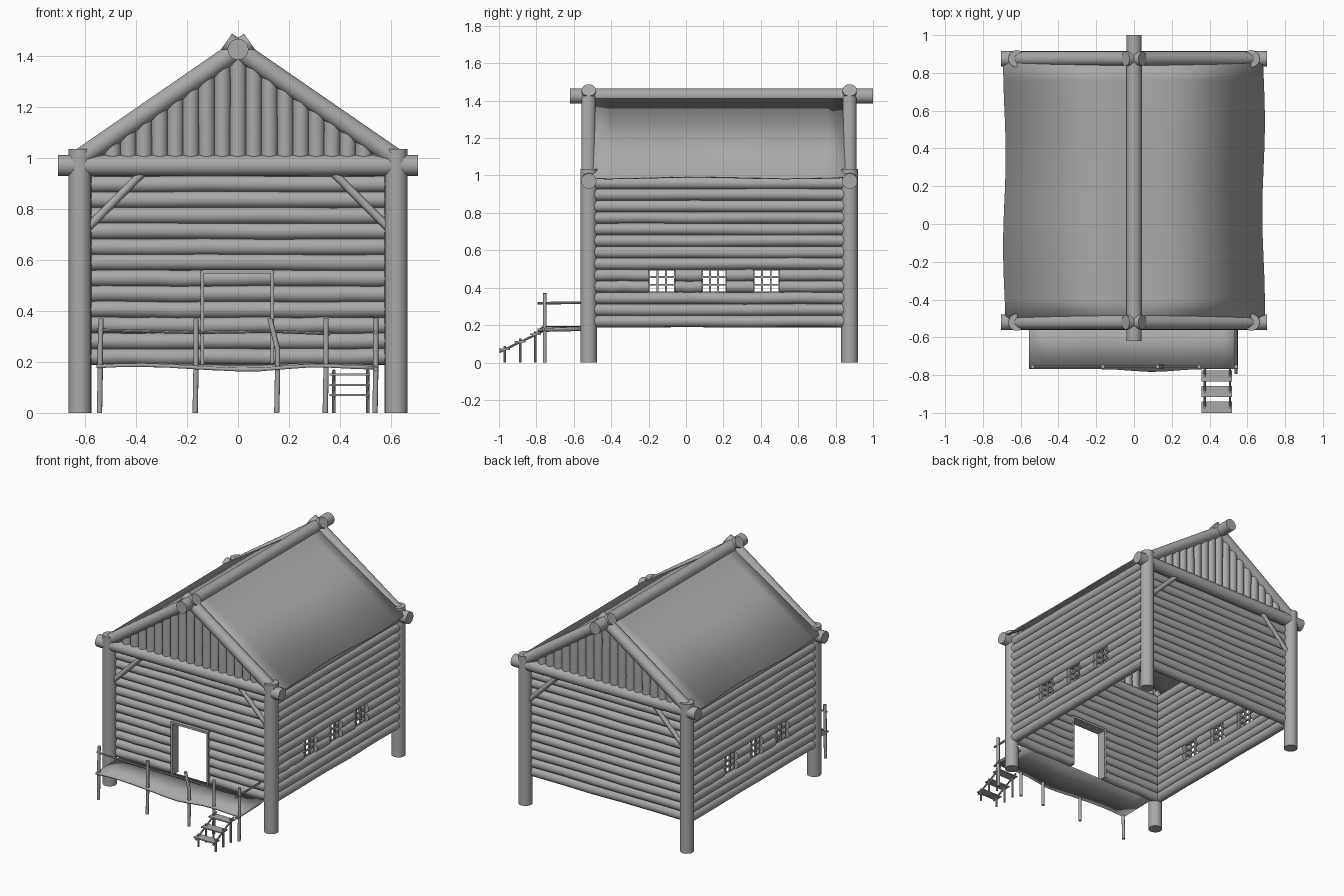
import bpy, bmesh, math, random
from mathutils import Vector

random.seed(4)
cube = bpy.data.objects.get("Cube")
if cube:
    bpy.data.objects.remove(cube)

wood = bpy.data.materials.new("weathered_grey_wood")
wood.use_nodes = True
GREY = (0.4, 0.4, 0.4, 1)
wood.diffuse_color = GREY
wood.node_tree.nodes["Principled BSDF"].inputs["Base Color"].default_value = GREY
made = []


def finish(bm, name):
    bmesh.ops.recalc_face_normals(bm, faces=bm.faces)
    mesh = bpy.data.meshes.new(name)
    bm.to_mesh(mesh)
    bm.free()
    mesh.materials.append(wood)
    ob = bpy.data.objects.new(name, mesh)
    bpy.context.collection.objects.link(ob)
    made.append(ob)
    return ob


def add_log(bm, points, r, sides=16):
    """Round timber swept through a nearly straight path."""
    pts = [Vector(p) for p in points]
    axis = (pts[-1] - pts[0]).normalized()
    u = axis.orthogonal().normalized()
    v = axis.cross(u)
    rings = []
    for p in pts:
        rings.append([bm.verts.new(p + r * (math.cos(a) * u + math.sin(a) * v))
                      for a in (math.tau * i / sides for i in range(sides))])
    for a, b in zip(rings, rings[1:]):
        for i in range(sides):
            j = (i + 1) % sides
            bm.faces.new((a[i], a[j], b[j], b[i]))
    bm.faces.new(rings[0])
    bm.faces.new(rings[-1])


def add_rough_log(bm, start, end, r, wobble=0.0025, cuts=5):
    a, b = Vector(start), Vector(end)
    pts = []
    for i in range(cuts + 1):
        shift = Vector([random.uniform(-wobble, wobble) for _ in range(3)])
        pts.append(a.lerp(b, i / cuts) + (shift if 0 < i < cuts else Vector()))
    add_log(bm, pts, r)


def add_box(bm, lo, hi):
    verts = bmesh.ops.create_cube(bm, size=1)["verts"]
    for vert in verts:
        for k in range(3):
            vert.co[k] = lo[k] if vert.co[k] < 0 else hi[k]


def log(name, points, r, sides=16):
    bm = bmesh.new()
    add_log(bm, points, r, sides)
    return finish(bm, name)


FRONT, BACK, SIDE = -0.52, 0.875, 0.62
BASE, PITCH, ROWS = 0.19, 0.0615, 13
ENDS = (("front", FRONT, 1), ("back", BACK, -1))
SIDES = (("left", 1), ("right", -1))

# Main timber frame
for end, y, inward in ENDS:
    log(f"{end}_tie_beam", [(-0.705, y, 0.97), (0.705, y, 0.97)], 0.041, 24)
    for side, s in SIDES:
        log(f"{end}_{side}_post", [(s * SIDE, y, 0), (s * SIDE, y, 1.035)], 0.045, 24)
        log(f"{end}_{side}_rafter",
            [(s * 0.645, y, 0.98), (-s * 0.045, y, 1.456)], 0.038, 24)
        log(f"{end}_{side}_brace",
            [(s * 0.59, y, 0.725), (s * 0.36, y, 0.955)], 0.016, 12)
log("ridge_beam", [(0, -0.62, 1.425), (0, 1.0, 1.425)], 0.041, 24)


# Log walls, split around their openings
def wall(name, along_x, offset, lo, hi, openings, rows):
    bm = bmesh.new()
    for row in range(ROWS):
        z = BASE + PITCH * (row + 0.5)
        spans, start = [], lo
        if row in rows:
            for a, b in openings:
                spans.append((start, a))
                start = b
        spans.append((start, hi))
        for a, b in spans:
            if along_x:
                add_rough_log(bm, (a, offset, z), (b, offset, z), 0.033)
            else:
                add_rough_log(bm, (offset, a, z), (offset, b, z), 0.033)
    finish(bm, name)


DOOR = (-0.14, 0.135)
WINDOWS = [(-0.20, -0.06), (0.085, 0.215), (0.36, 0.50)]
wall("front_log_wall", True, FRONT + 0.03, -SIDE, SIDE, [DOOR], range(6))
wall("back_log_wall", True, BACK - 0.03, -SIDE, SIDE, [], [])
for side, s in SIDES:
    wall(f"{side}_log_wall", False, s * SIDE, FRONT, BACK, WINDOWS, (3, 4))

# Door frame
bm = bmesh.new()
top = BASE + 6 * PITCH
for x in DOOR:
    add_box(bm, (x - 0.007, -0.53, BASE), (x + 0.007, -0.46, top))
add_box(bm, (DOOR[0], -0.53, top - 0.012), (DOOR[1], -0.46, top + 0.003))
finish(bm, "door_frame")

# Window lattices
for side, s in SIDES:
    bm = bmesh.new()
    x = s * SIDE
    z0, z1 = BASE + 3 * PITCH, BASE + 5 * PITCH
    for a, b in WINDOWS:
        for i in range(4):
            y = a + (b - a) * i / 3
            z = z0 + (z1 - z0) * i / 3
            add_box(bm, (x - 0.006, y - 0.005, z0), (x + 0.006, y + 0.005, z1))
            add_box(bm, (x - 0.006, a, z - 0.005), (x + 0.006, b, z + 0.005))
    finish(bm, f"{side}_window_lattices")

# Upright gable logs
for end, y, inward in ENDS:
    bm = bmesh.new()
    for i in range(-9, 10):
        x = i * PITCH
        add_rough_log(bm, (x, y + inward * 0.012, 0.985),
                      (x, y + inward * 0.012, 1.425 - 0.67 * abs(x)), 0.033, 0.001, 3)
    finish(bm, f"{end}_gable_logs")

# Roof slopes with uneven eaves
for side, s in SIDES:
    bm = bmesh.new()
    rows = []
    for i in range(13):
        y = FRONT + (BACK - FRONT) * i / 12
        x = 0.684 + 0.007 * math.sin(i * 0.75 + s)
        rows.append([bm.verts.new((0, y, 1.432)),
                     bm.verts.new((s * x, y, 1.432 - 0.65 * x))])
    for a, b in zip(rows, rows[1:]):
        bm.faces.new((a[0], a[1], b[1], b[0]))
    ob = finish(bm, f"{side}_roof_slope")
    mod = ob.modifiers.new("thickness", "SOLIDIFY")
    mod.thickness = 0.008
    mod.offset = 0

# Porch deck with a sagging, bowed front edge
bm = bmesh.new()
rows = []
for i in range(13):
    t = i / 12
    x = -0.555 + 1.105 * t
    bow = math.exp(-((x - 0.1) / 0.15) ** 2)
    sag = 0.006 * math.sin(i * 0.9)
    rows.append([bm.verts.new((x, -0.50, 0.187)),
                 bm.verts.new((x, -0.768 - 0.015 * bow, 0.182 + sag - 0.012 * bow))])
for a, b in zip(rows, rows[1:]):
    bm.faces.new((a[0], a[1], b[1], b[0]))
deck = finish(bm, "porch_deck")
mod = deck.modifiers.new("thickness", "SOLIDIFY")
mod.thickness = 0.014
mod.offset = 0

# Porch posts and rails
RAIL_Y = -0.755
for i, (x, lean) in enumerate([(-0.54, 0.003), (-0.165, 0), (0.155, -0.03),
                               (0.345, 0), (0.54, 0)]):
    log(f"porch_post_{i + 1}", [(x - 0.003, RAIL_Y, 0), (x, RAIL_Y, 0.16),
        (x, RAIL_Y, 0.25), (x + lean, RAIL_Y, 0.37)], 0.0105, 10)
log("porch_front_rail", [(-0.555, RAIL_Y, 0.325), (-0.165, RAIL_Y, 0.315),
                         (0.14, RAIL_Y, 0.32), (0.36, RAIL_Y, 0.31)], 0.006, 8)
log("porch_side_rail", [(0.54, -0.795, 0.317), (0.54, -0.53, 0.32)], 0.007, 8)
log("porch_side_joist", [(0.54, -0.795, 0.172), (0.54, -0.53, 0.178)], 0.009, 8)

# Entry steps with short legs and sloping bearers
bm = bmesh.new()
for y, z in ((-0.805, 0.15), (-0.887, 0.11), (-0.97, 0.07)):
    add_box(bm, (0.358, y - 0.03, z - 0.004), (0.518, y + 0.03, z + 0.004))
    for x in (0.375, 0.508):
        add_log(bm, [(x, y, 0), (x, y, z + 0.017)], 0.007, 8)
for x in (0.375, 0.508):
    add_log(bm, [(x, -0.998, 0.056), (x, -0.77, 0.165)], 0.006, 8)
finish(bm, "entry_steps")

# Smooth round timber, keep cut ends crisp
bpy.ops.object.select_all(action="DESELECT")
for ob in made:
    ob.select_set(True)
bpy.context.view_layer.objects.active = made[0]
bpy.ops.object.shade_smooth_by_angle(angle=math.radians(40))
